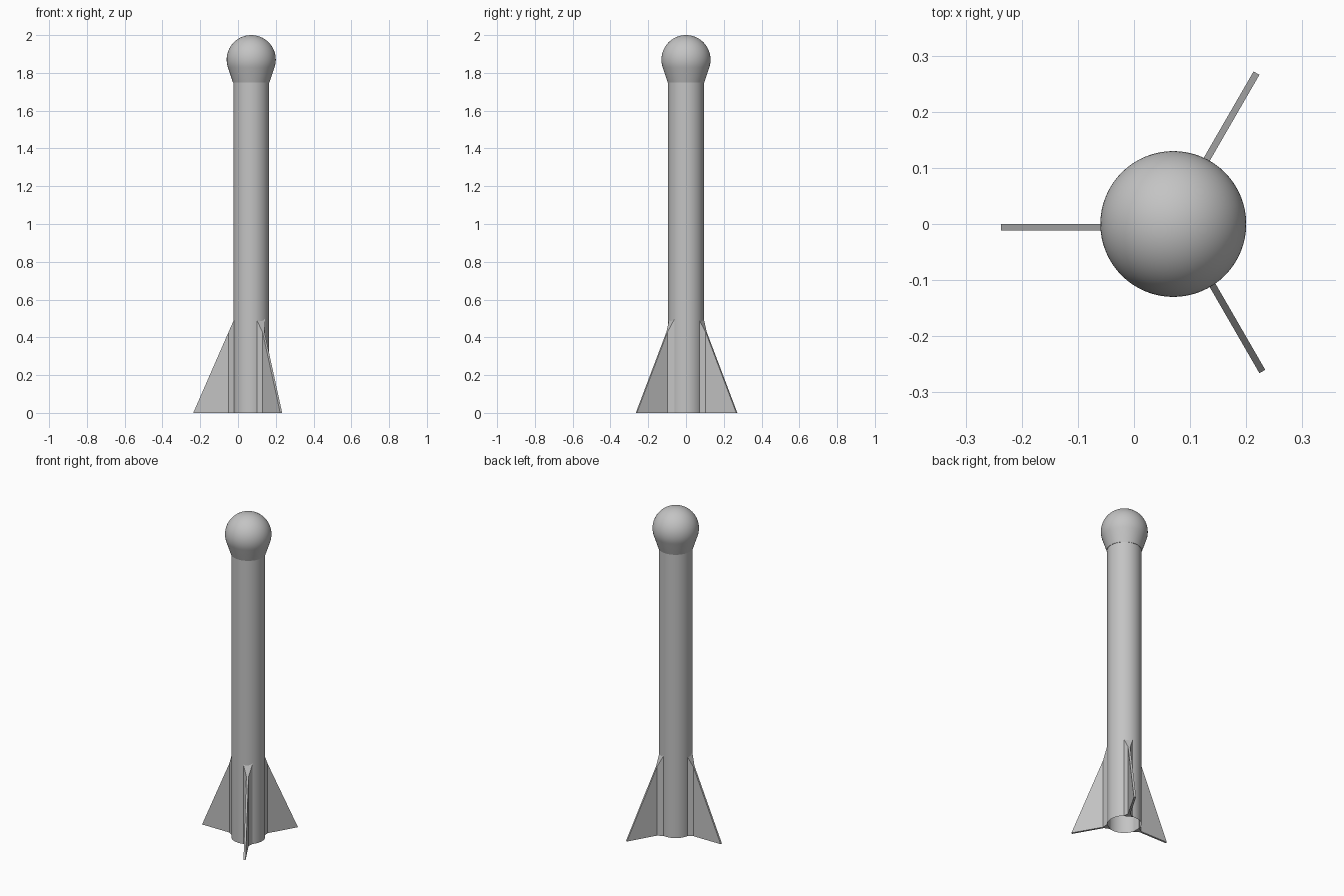
import bpy, bmesh, math
from mathutils import Matrix

AXIS_X = 0.07      # the rocket's axis is shifted so the three fins are centred
BODY_R = 0.095
HEAD_R = 0.13
HEAD_Z = 1.87

cube = bpy.data.objects.get("Cube")
if cube:
    bpy.data.objects.remove(cube, do_unlink=True)

grey = bpy.data.materials.new("plain grey")
grey.use_nodes = True
colour = (0.55, 0.55, 0.55, 1)
grey.diffuse_color = colour
grey.node_tree.nodes["Principled BSDF"].inputs["Base Color"].default_value = colour


def finish(name, bm, smooth=False):
    bmesh.ops.remove_doubles(bm, verts=bm.verts, dist=1e-5)
    bmesh.ops.recalc_face_normals(bm, faces=bm.faces)
    mesh = bpy.data.meshes.new(name)
    bm.to_mesh(mesh)
    bm.free()
    mesh.materials.append(grey)
    obj = bpy.data.objects.new(name, mesh)
    obj.location.x = AXIS_X
    bpy.context.collection.objects.link(obj)
    if smooth:
        bpy.ops.object.select_all(action="DESELECT")
        obj.select_set(True)
        bpy.context.view_layer.objects.active = obj
        bpy.ops.object.shade_smooth_by_angle(angle=math.radians(30))
    return obj


def lathe(name, profile, steps=64):
    bm = bmesh.new()
    verts = [bm.verts.new((r, 0, z)) for r, z in profile]
    edges = [bm.edges.new(pair) for pair in zip(verts, verts[1:])]
    bmesh.ops.spin(bm, geom=verts + edges, cent=(0, 0, 0), axis=(0, 0, 1),
                   angle=math.tau, steps=steps, use_merge=True)
    return finish(name, bm, smooth=True)


# Open body tube
lathe("body_tube", [(BODY_R, 0), (BODY_R, 1.76)])

# Round nose on a cone that meets it at a tangent
nose = [(BODY_R - 0.002, 1.75), (BODY_R + 0.002, 1.75)]
start = math.radians(-18.7)
for i in range(25):
    a = start + (math.pi / 2 - start) * i / 24
    nose.append((HEAD_R * math.cos(a), HEAD_Z + HEAD_R * math.sin(a)))
lathe("nose", nose)


# Fins: a thin plate that widens into a wedge where it meets the body
def fin(name, angle):
    tip, split, root = 0.307, 0.12, 0.09
    half, spread, shift = 0.006, 0.027, 0.006
    slope = 0.485 / (tip - BODY_R)
    outline = [(tip, half), (split, half), (root, spread),
               (root, -spread), (split, -half), (tip, -half)]
    bm = bmesh.new()
    low = [bm.verts.new((r, w + shift, 0)) for r, w in outline]
    high = [bm.verts.new((r, w + shift, (tip - r) * slope)) for r, w in outline]
    for i in range(5):
        bm.faces.new((low[i], low[i + 1], high[i + 1], high[i]))
    for ring in (low, high):
        bm.faces.new((ring[0], ring[1], ring[4], ring[5]))
        bm.faces.new((ring[1], ring[2], ring[3], ring[4]))
    bm.faces.new((low[5], low[0], high[0], high[5]))
    bmesh.ops.transform(bm, verts=bm.verts,
                        matrix=Matrix.Rotation(math.radians(angle), 4, "Z"))
    return finish(name, bm)


for name, angle in (("right_fin", 180), ("front_left_fin", -60), ("back_left_fin", 60)):
    fin(name, angle)
